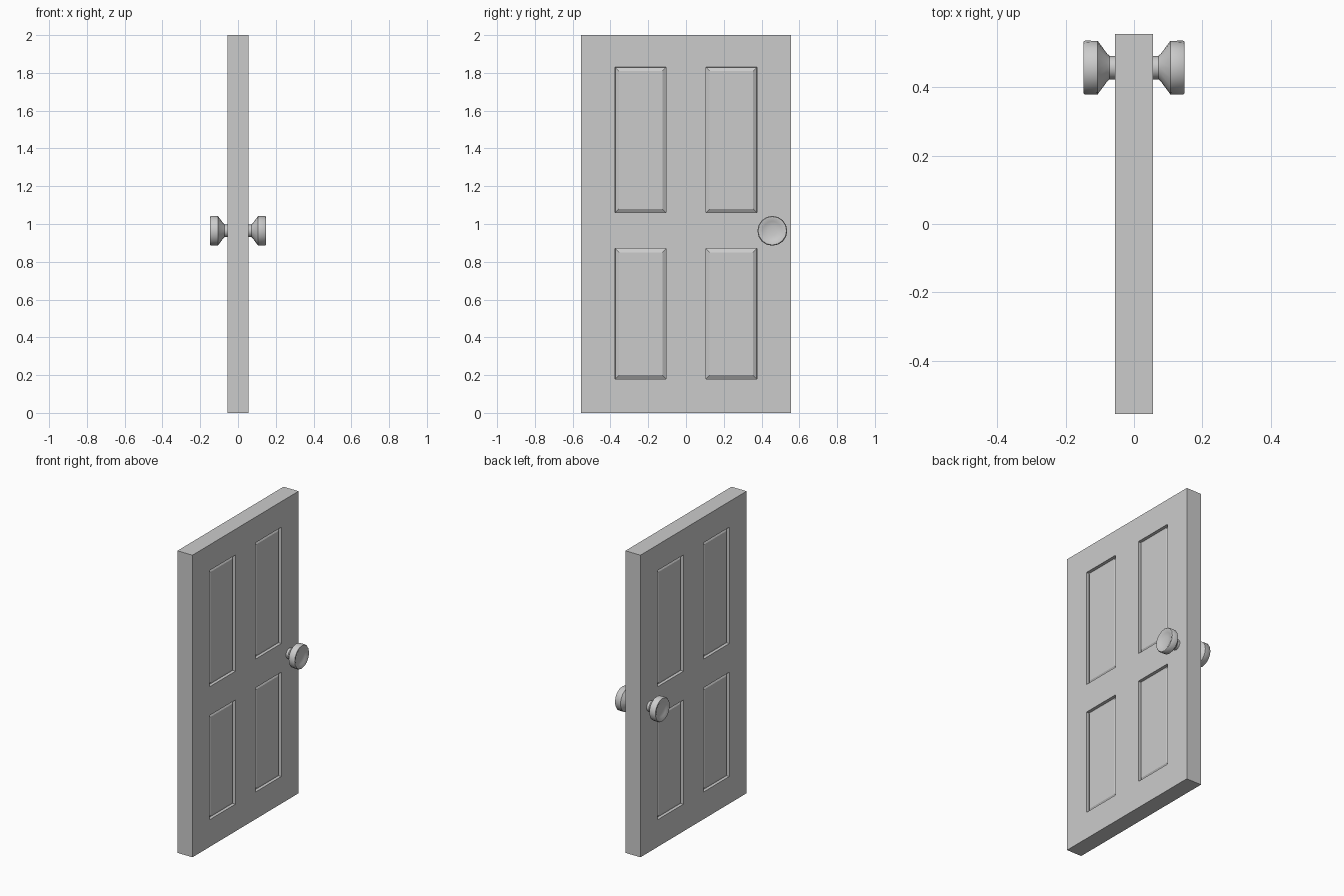
import bpy, bmesh, math

if "Cube" in bpy.data.objects:
    bpy.data.objects.remove(bpy.data.objects["Cube"])

HALF_X, HALF_Y, HEIGHT = 0.055, 0.555, 2.0
Y_LINES = (-0.375, -0.105, 0.105, 0.375)
Z_LINES = (0.18, 0.87, 1.06, 1.83)


def finish(bm, name):
    me = bpy.data.meshes.new(name)
    bm.to_mesh(me)
    bm.free()
    ob = bpy.data.objects.new(name, me)
    bpy.context.collection.objects.link(ob)
    return ob


# Door slab, sliced into rails and stiles
bm = bmesh.new()
bmesh.ops.create_cube(bm, size=1)
for v in bm.verts:
    v.co = (v.co.x * 2 * HALF_X, v.co.y * 2 * HALF_Y, (v.co.z + 0.5) * HEIGHT)
for axis, lines in ((1, Y_LINES), (2, Z_LINES)):
    for pos in lines:
        co, no = [0, 0, 0], [0, 0, 0]
        co[axis], no[axis] = pos, 1
        bmesh.ops.bisect_plane(bm, geom=bm.verts[:] + bm.edges[:] + bm.faces[:],
                               plane_co=co, plane_no=no)

# Four panels per side: straight groove wall, then a bevel rising to the field
bm.normal_update()
panels = []
for f in bm.faces:
    c = f.calc_center_median()
    if (abs(f.normal.x) > 0.9 and 0.105 < abs(c.y) < 0.375
            and (0.18 < c.z < 0.87 or 1.06 < c.z < 1.83)):
        panels.append(f)
bmesh.ops.inset_individual(bm, faces=panels, thickness=0.001, depth=-0.02)
bm.normal_update()
bmesh.ops.inset_individual(bm, faces=panels, thickness=0.027, depth=0.012)
finish(bm, "door_panel")

# Knobs: a lathed profile (distance from door centre, radius) on each side
PROFILE = ((0.05, 0.034), (0.071, 0.034), (0.078, 0.040), (0.106, 0.078),
           (0.143, 0.079), (0.148, 0.075), (0.148, 0.066),
           (0.140, 0.050), (0.136, 0.025), (0.135, 0.0))


def knob(name, side):
    bm = bmesh.new()
    verts = [bm.verts.new((side * x, r, 0)) for x, r in PROFILE]
    edges = [bm.edges.new(p) for p in zip(verts, verts[1:])]
    bmesh.ops.spin(bm, geom=verts + edges, cent=(0, 0, 0), axis=(1, 0, 0),
                   angle=2 * math.pi, steps=16)
    bmesh.ops.remove_doubles(bm, verts=bm.verts[:], dist=0.0005)
    bmesh.ops.holes_fill(bm, edges=bm.edges[:], sides=0)
    bmesh.ops.recalc_face_normals(bm, faces=bm.faces[:])
    ob = finish(bm, name)
    ob.location = (0, 0.457, 0.964)
    bpy.ops.object.select_all(action='DESELECT')
    ob.select_set(True)
    bpy.context.view_layer.objects.active = ob
    bpy.ops.object.shade_smooth_by_angle(angle=math.radians(40))


knob("right_knob", 1)
knob("left_knob", -1)
